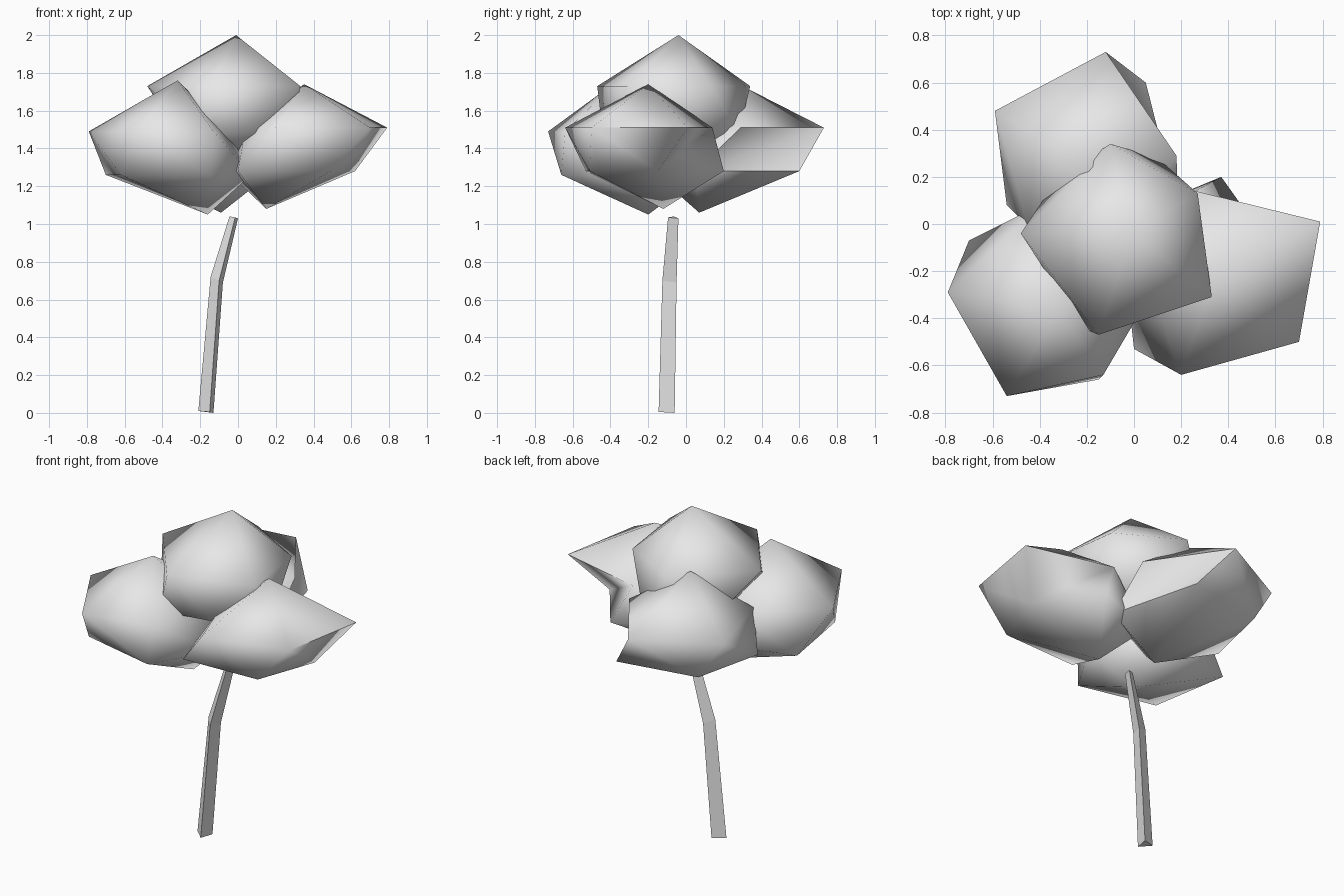
import bpy, math

if "Cube" in bpy.data.objects:
    bpy.data.objects.remove(bpy.data.objects["Cube"])

grey = bpy.data.materials.new("pale_grey")
grey.diffuse_color = (0.8, 0.8, 0.8, 1)
grey.use_nodes = True
grey.node_tree.nodes["Principled BSDF"].inputs["Base Color"].default_value = grey.diffuse_color


def make_object(name, verts, faces):
    mesh = bpy.data.meshes.new(name)
    mesh.from_pydata(verts, [], faces)
    mesh.materials.append(grey)
    mesh.update()
    obj = bpy.data.objects.new(name, mesh)
    bpy.context.collection.objects.link(obj)
    return obj


def foliage(name, apex, upper, z_upper, lower, z_lower, base, dent=None):
    """Uneven twenty-sided clump: apex, two staggered five-point rings, base.
    dent: index of the side whose diagonal is turned to make a fold."""
    verts = [apex] + [(x, y, z_upper) for x, y in upper]
    verts += [(x, y, z_lower) for x, y in lower] + [base]
    faces = []
    for i in range(5):
        j, k = (i + 1) % 5, (i - 1) % 5
        u, un, l, ln, lp = 1 + i, 1 + j, 6 + i, 6 + j, 6 + k
        faces += [(0, u, un), (l, 11, ln)]
        if i == dent:
            faces += [(u, lp, un), (un, lp, l)]
        else:
            faces += [(u, l, un), (u, lp, l)]
    obj = make_object(name, verts, faces)
    bpy.ops.object.select_all(action='DESELECT')
    obj.select_set(True)
    bpy.context.view_layer.objects.active = obj
    bpy.ops.object.shade_smooth_by_angle(angle=math.radians(80))


# Four leaf clumps
foliage("crown_top", (-0.01, -0.04, 2.0),
        [(-.48, -.04), (-.15, -.47), (.33, -.31), (.27, .13), (-.10, .34)], 1.73,
        [(-.22, -.44), (.10, -.38), (.28, -.05), (.10, .28), (-.32, .20)], 1.48,
        (0.0, 0.0, 1.29))
foliage("crown_left", (-0.32, -0.36, 1.76),
        [(-.79, -.29), (-.54, -.73), (-.13, -.64), (-.05, -.21), (-.40, .08)], 1.49,
        [(-.62, -.55), (-.15, -.66), (.07, -.30), (-.20, .08), (-.70, -.07)], 1.26,
        (-0.16, -0.20, 1.05))
foliage("crown_right", (0.35, -0.20, 1.74),
        [(.79, .01), (.26, .14), (.04, -.18), (.20, -.64), (.70, -.50)], 1.51,
        [(.37, .20), (-.06, .02), (0, -.53), (.49, -.51), (.62, -.15)], 1.28,
        (0.15, -0.12, 1.08), dent=0)
foliage("crown_back", (-0.20, 0.24, 1.76),
        [(-.12, .73), (-.59, .48), (-.45, -.01), (-.06, -.04), (.18, .29)], 1.51,
        [(-.44, .51), (-.54, .08), (-.20, -.18), (.19, .05), (.05, .60)], 1.28,
        (-0.09, 0.07, 1.06), dent=4)

# Bent three-sided trunk
trunk = [(-.21, -.09, .01), (-.15, -.145, .005), (-.13, -.06, 0),
         (-.145, -.075, .72), (-.10, -.125, .70), (-.08, -.05, .69),
         (-.045, -.065, 1.04), (-.015, -.095, 1.035), (0, -.04, 1.03)]
sides = [(r + i, r + (i + 1) % 3, r + 3 + (i + 1) % 3, r + 3 + i)
         for r in (0, 3) for i in range(3)]
make_object("trunk", trunk, sides + [(2, 1, 0), (6, 7, 8)])
